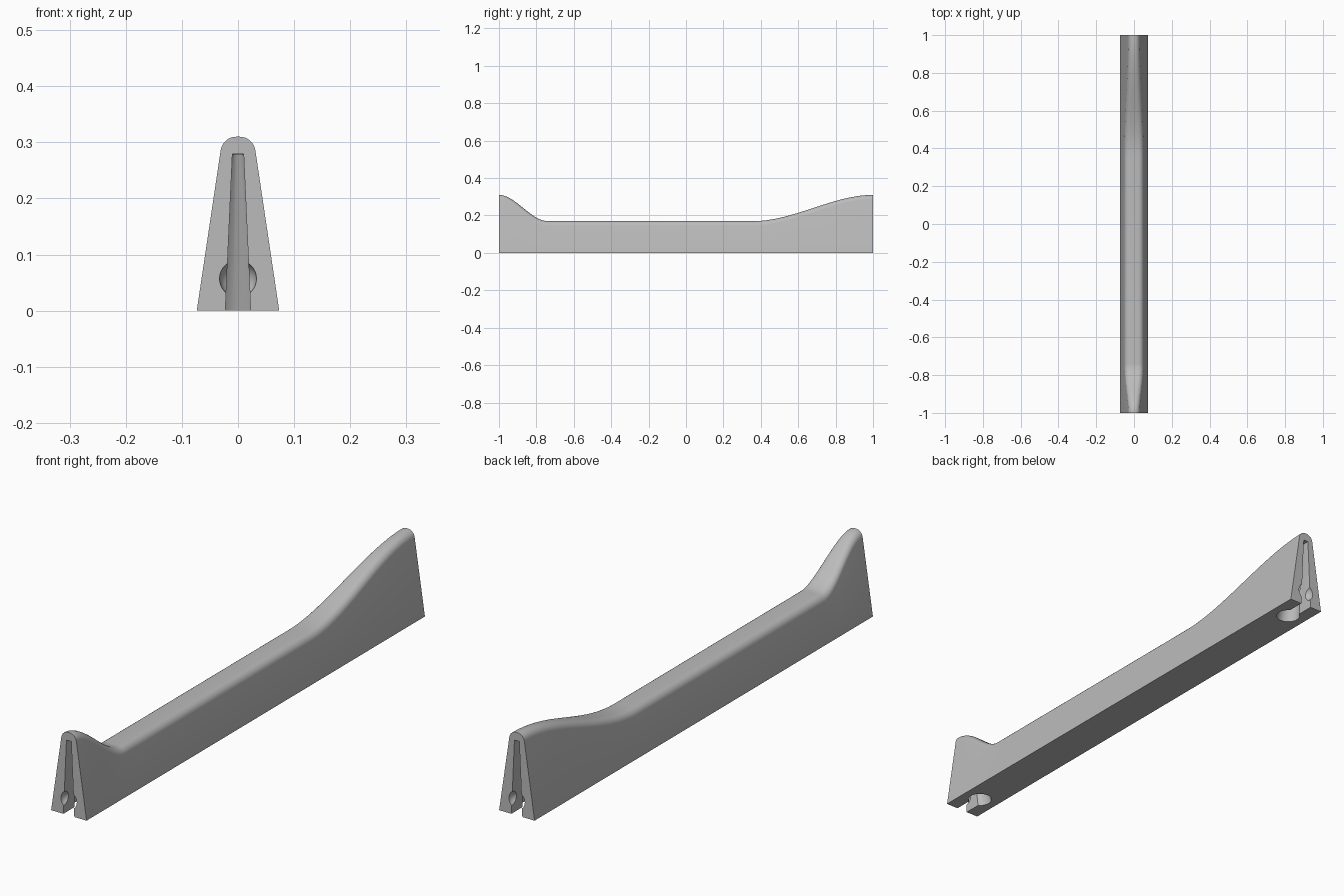
import bpy, bmesh, math

old = bpy.data.objects.get("Cube")
if old:
    bpy.data.objects.remove(old, do_unlink=True)

BASE, SLOPE, FILLET = 0.0735, 0.149, 0.028

grey = bpy.data.materials.new("neutral grey")
grey.use_nodes = True
colour = (0.5, 0.5, 0.5, 1)
grey.diffuse_color = colour
grey.node_tree.nodes["Principled BSDF"].inputs["Base Color"].default_value = colour


def loft(name, rings):
    """Skin a list of closed rings and cap both ends."""
    bm = bmesh.new()
    loops = [[bm.verts.new(p) for p in ring] for ring in rings]
    n = len(loops[0])
    for a, b in zip(loops, loops[1:]):
        for i in range(n):
            j = (i + 1) % n
            bm.faces.new((a[i], a[j], b[j], b[i]))
    bm.faces.new(loops[0])
    bm.faces.new(loops[-1])
    bmesh.ops.recalc_face_normals(bm, faces=bm.faces)
    mesh = bpy.data.meshes.new(name)
    bm.to_mesh(mesh)
    bm.free()
    mesh.materials.append(grey)
    ob = bpy.data.objects.new(name, mesh)
    bpy.context.collection.objects.link(ob)
    return ob


def ease(t):
    t = min(max(t, 0), 1)
    return t * t * (3 - 2 * t)


def height(y):
    rise = max(ease((-0.74 - y) / 0.26), ease((y - 0.36) / 0.64))
    return 0.17 + 0.14 * rise


def section(y):
    """Tapered wall with two filleted upper edges."""
    zc = height(y) - FILLET
    cx = BASE - SLOPE * zc - FILLET * math.hypot(1, SLOPE)
    start = math.atan(SLOPE)
    half = [(BASE, 0)]
    for i in range(9):
        a = start + (math.pi / 2 - start) * i / 8
        half.append((cx + FILLET * math.cos(a), zc + FILLET * math.sin(a)))
    pts = half + [(-x, z) for x, z in reversed(half)]
    return [(x, y, z) for x, z in pts]


# Body: dense stations on the two curved humps, one straight run between
steps = 28
stations = [-1 + 0.26 * i / steps for i in range(steps + 1)]
stations += [0.36 + 0.64 * i / steps for i in range(steps + 1)]
body = loft("rail_body", [section(y) for y in stations])


def rectangle(half, y, z, depth):
    return [(half, y - depth, z), (half, y + depth, z),
            (-half, y + depth, z), (-half, y - depth, z)]


def circle(radius, y, z):
    return [(radius * math.sin(math.tau * (i + 0.5) / 16),
             y + radius * math.cos(math.tau * (i + 0.5) / 16), z) for i in range(16)]


# Connector sockets at both ends: tapered mouth, leaning keyhole, round dimple
cutters = []
for end in (-1, 1):
    cutters.append(loft("mouth_cutter", [
        rectangle(0.023, end, -0.01, 0.1), rectangle(0.01, end, 0.279, 0.05)]))
    cutters.append(loft("keyhole_cutter", [
        circle(0.045, end * 0.895, -0.01), circle(0.012, end * 0.95, 0.278)]))
    bpy.ops.mesh.primitive_uv_sphere_add(
        segments=32, ring_count=16, radius=0.033, location=(0, end, 0.057))
    dimple = bpy.context.object
    dimple.name = "dimple_cutter"
    dimple.data.materials.append(grey)
    cutters.append(dimple)

bpy.ops.object.select_all(action='DESELECT')
bpy.context.view_layer.objects.active = body
body.select_set(True)
for cutter in cutters:
    cutter.hide_render = True
    mod = body.modifiers.new("socket", 'BOOLEAN')
    mod.operation = 'DIFFERENCE'
    mod.solver = 'EXACT'
    mod.object = cutter
    bpy.ops.object.modifier_apply(modifier=mod.name)
for cutter in cutters:
    bpy.data.objects.remove(cutter, do_unlink=True)

bpy.ops.object.shade_smooth_by_angle(angle=math.radians(30))
